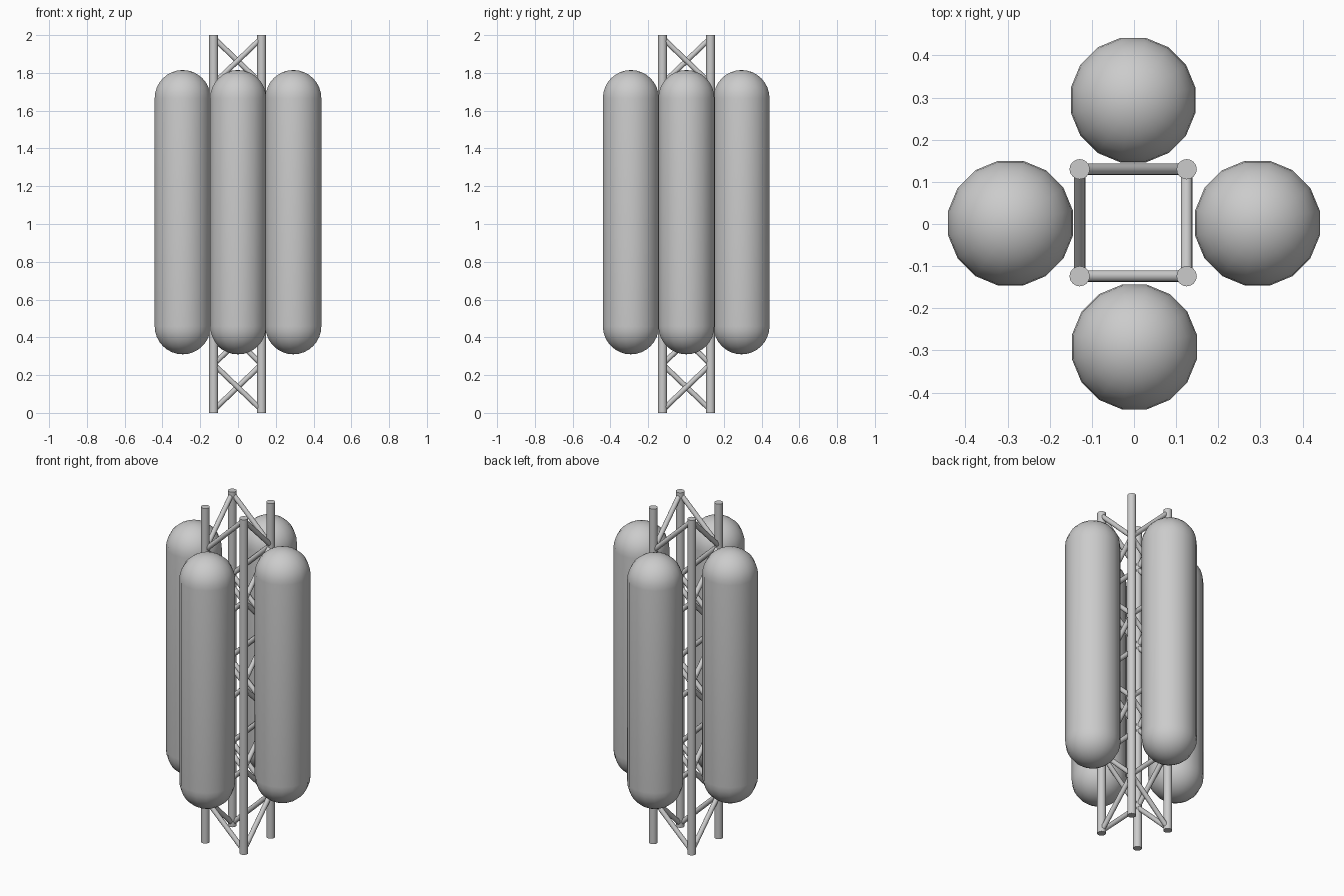
import bpy, bmesh
from math import sin, cos, pi, radians
from mathutils import Vector, Matrix

if "Cube" in bpy.data.objects:
    bpy.data.objects.remove(bpy.data.objects["Cube"])

CX, CY, HALF = -0.002, 0.003, 0.127   # truss centre and half spacing


def finish(bm, name):
    bmesh.ops.recalc_face_normals(bm, faces=bm.faces)
    mesh = bpy.data.meshes.new(name)
    bm.to_mesh(mesh)
    bm.free()
    ob = bpy.data.objects.new(name, mesh)
    bpy.context.collection.objects.link(ob)
    bpy.ops.object.select_all(action='DESELECT')
    ob.select_set(True)
    bpy.context.view_layer.objects.active = ob
    bpy.ops.object.shade_smooth_by_angle(angle=radians(40))
    return ob


def rod(bm, a, b, r, sides):
    a, b = Vector(a), Vector(b)
    d = b - a
    m = Matrix.Translation((a + b) / 2) @ d.to_track_quat('Z', 'Y').to_matrix().to_4x4()
    bmesh.ops.create_cone(bm, cap_ends=True, segments=sides, radius1=r,
                          radius2=r, depth=d.length, matrix=m)


# corners in order around the square
corners = [(CX + sx * HALF, CY + sy * HALF)
           for sx, sy in ((1, -1), (1, 1), (-1, 1), (-1, -1))]

# two stacked truss sections: posts and zigzag braces
for s, label in enumerate(("lower", "upper")):
    posts = bmesh.new()
    for x, y in corners:
        rod(posts, (x, y, s), (x, y, s + 1), 0.024, 16)
    finish(posts, label + "_truss_posts")

    braces = bmesh.new()
    inset, bays = 0.015, 4
    step = (1 - 2 * inset) / bays
    for i in range(4):
        p, q = corners[i], corners[(i + 1) % 4]
        if i % 2:
            p, q = q, p
        for k in range(bays):
            a, b = (p, q) if k % 2 == 0 else (q, p)
            z = s + inset + k * step
            rod(braces, (*a, z), (*b, z + step), 0.014, 12)
    finish(braces, label + "_truss_braces")


# capsule tank lathed from a quarter-circle profile at each end
def tank(name, x, y, r=0.151, z0=0.31, z1=1.815, sides=16, steps=8):
    bm = bmesh.new()
    h = 0.149
    prof = [(r * sin(pi / 2 * i / steps), z0 + h - h * cos(pi / 2 * i / steps))
            for i in range(steps + 1)]
    prof += [(pr, z0 + z1 - pz) for pr, pz in reversed(prof)]
    start = pi / sides
    vs = [bm.verts.new((x + pr * cos(start), y + pr * sin(start), pz)) for pr, pz in prof]
    es = [bm.edges.new(pair) for pair in zip(vs, vs[1:])]
    bmesh.ops.spin(bm, geom=vs + es, cent=(x, y, 0), axis=(0, 0, 1),
                   angle=2 * pi, steps=sides)
    bmesh.ops.remove_doubles(bm, verts=bm.verts, dist=0.0005)
    finish(bm, name)


tank("left_tank", -0.293, 0.002)
tank("right_tank", 0.293, 0.002)
tank("front_tank", 0.001, -0.292)
tank("back_tank", -0.002, 0.294)
